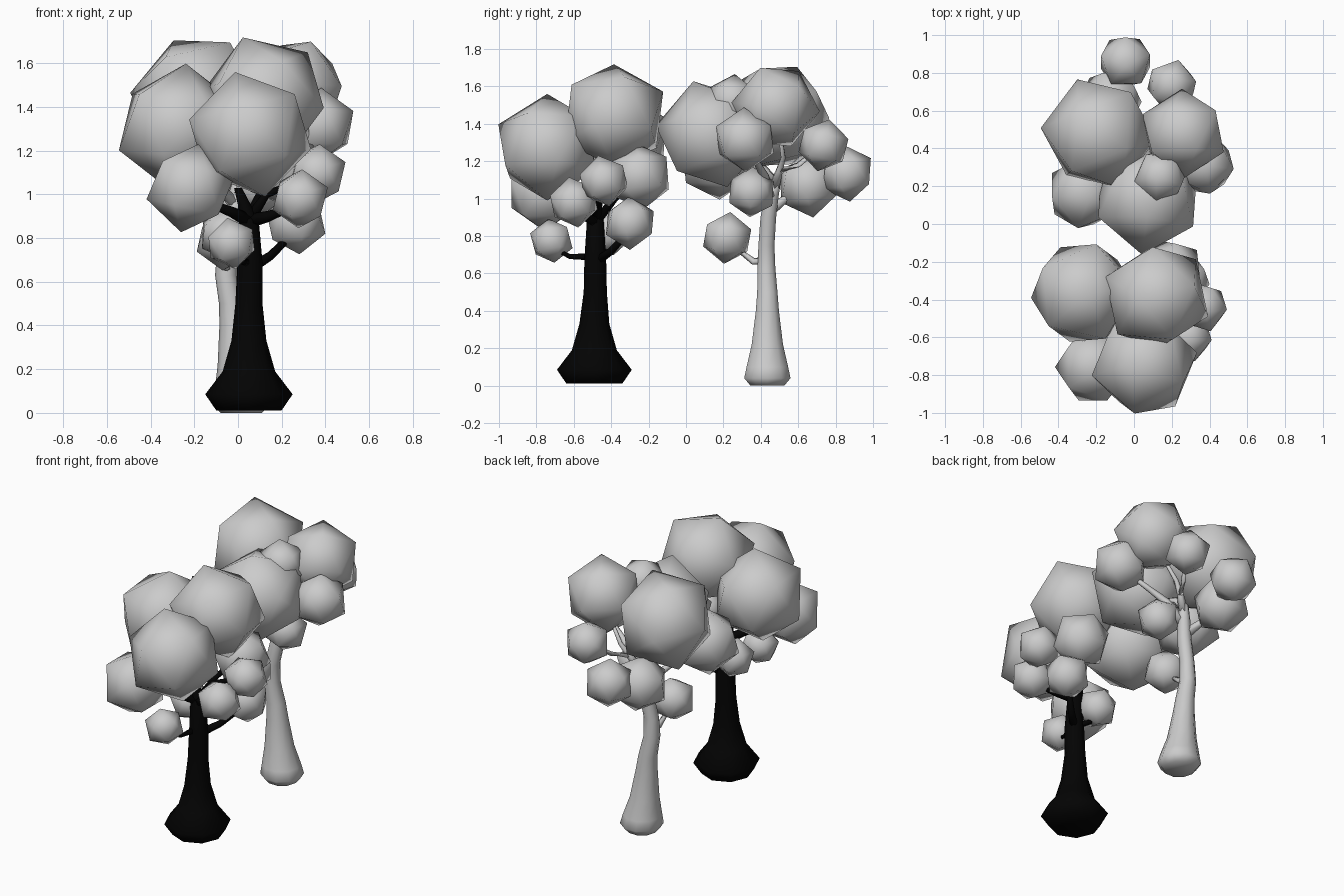
import bpy, bmesh, math, random
from mathutils import Vector, Euler, Matrix

random.seed(4)


def material(name, c):
    m = bpy.data.materials.new(name)
    m.diffuse_color = (c, c, c, 1)
    return m


LEAF = material("leaf_grey", 0.6)
DARK = material("dark_bark", 0.001)
PALE = material("pale_bark", 0.6)


def finish(bm, name, mat):
    bmesh.ops.recalc_face_normals(bm, faces=bm.faces)
    for f in bm.faces:
        f.smooth = True
    me = bpy.data.meshes.new(name)
    bm.to_mesh(me)
    bm.free()
    me.materials.append(mat)
    ob = bpy.data.objects.new(name, me)
    bpy.context.collection.objects.link(ob)
    return ob


def leaf_clump(name, x, y, z, r, pole=None, side=None):
    # low-poly ball; pole and side give the directions of two neighbouring corners
    bm = bmesh.new()
    bmesh.ops.create_icosphere(bm, subdivisions=1, radius=r)
    bm.verts.ensure_lookup_table()
    if pole:
        top = max(bm.verts, key=lambda v: v.co.z)
        near = top.link_edges[0].other_vert(top).co

        def frame(a, b):
            a = Vector(a).normalized()
            c = a.cross(Vector(b)).normalized()
            return Matrix((a, c.cross(a), c)).transposed()
        rot = frame(pole, side) @ frame(top.co, near).transposed()
    else:
        rot = Euler((random.uniform(-.2, .2), random.uniform(-.2, .2),
                     random.uniform(0, math.tau))).to_matrix()
    bmesh.ops.transform(bm, matrix=rot.to_4x4(), verts=bm.verts)
    finish(bm, name, LEAF).location = (x, y, z)


def tube(name, pts, mat, sides, upright=False):
    # tapered limb through points (x, y, z, radius)
    bm = bmesh.new()
    rings = []
    for i, p in enumerate(pts):
        a, b = pts[max(i - 1, 0)], pts[min(i + 1, len(pts) - 1)]
        d = Vector((0, 0, 1)) if upright else (Vector(b[:3]) - Vector(a[:3])).normalized()
        ref = Vector((0, 1, 0)) if abs(d.y) < 0.8 else Vector((1, 0, 0))
        u = d.cross(ref).normalized()
        v = d.cross(u)
        rings.append([bm.verts.new(Vector(p[:3]) + p[3] * (
            u * math.cos(math.tau * k / sides) + v * math.sin(math.tau * k / sides)))
            for k in range(sides)])
    for r0, r1 in zip(rings, rings[1:]):
        for k in range(sides):
            j = (k + 1) % sides
            bm.faces.new((r0[k], r0[j], r1[j], r1[k]))
    bm.faces.new(rings[0])
    bm.faces.new(rings[-1])
    return finish(bm, name, mat)


# front tree: flared dark trunk
tube("front_trunk", [(.05, -.49, .012, .15), (.05, -.49, .085, .2), (.05, -.49, .19, .12),
                     (.05, -.49, .33, .08), (.05, -.485, .5, .062), (.055, -.485, .68, .058),
                     (.05, -.485, .88, .045), (.03, -.48, .95, .03), (.0, -.48, 1.03, .018)],
     DARK, 8, True)

# front tree: branches
front_branches = [
    [(.07, -.47, .67, .025), (.15, -.4, .72, .02), (.25, -.31, .82, .015)],
    [(.04, -.51, .69, .02), (.02, -.62, .69, .013), (-.02, -.7, .73, .01)],
    [(.04, -.46, .69, .02), (-.02, -.43, .72, .015), (-.05, -.41, .8, .012)],
    [(.06, -.49, .88, .032), (.14, -.53, .9, .025), (.27, -.6, .95, .012)],
    [(.05, -.49, .88, .032), (-.03, -.56, .92, .024), (-.16, -.68, .97, .015)],
    [(.05, -.48, .88, .028), (.13, -.46, 1.0, .018), (.3, -.44, 1.07, .012)],
    [(.05, -.48, .88, .028), (.1, -.38, 1.0, .018), (.18, -.28, 1.1, .012)],
]
for i, p in enumerate(front_branches):
    tube(f"front_branch_{i}", p, DARK, 6)

# front tree: foliage
front_leaves = [
    (-.27, -.365, 1.305, .295, (.03, 0, .28), (.267, .025, .133)),
    (.12, -.385, 1.44, .295, (-.1, 0, .285), (-.012, .265, .108)),
    (.055, -.742, 1.275, .293, (-.07, 0, .29), (.23, -.11, .167)),
    (-.217, -.757, 1.03, .208, (.041, 0, .19), (.209, 0, .03)),
    (.285, -.6, .98, .137), (.365, -.44, 1.095, .138),
    (-.03, -.72, .775, .12), (.265, -.3, .87, .145), (.2, -.25, 1.12, .18),
    (-.06, -.41, .82, .125),
]
for i, p in enumerate(front_leaves):
    leaf_clump(f"front_foliage_{i}", *p)

# back tree: slender pale trunk
tube("back_trunk", [(.015, .435, .0, .095), (.015, .435, .04, .13), (.01, .435, .1, .117),
                    (-.005, .435, .22, .088), (-.02, .435, .4, .065), (-.03, .435, .5, .057),
                    (-.055, .43, .63, .05), (-.05, .43, .75, .045), (-.02, .44, .9, .044),
                    (.0, .46, 1.02, .038), (.02, .48, 1.1, .03)], PALE, 10, True)

# back tree: branches
back_branches = [
    [(-.05, .42, .67, .022), (-.055, .36, .665, .018), (-.06, .26, .74, .012)],
    [(.0, .45, 1.0, .034), (.1, .42, 1.12, .024), (.2, .38, 1.19, .018), (.34, .33, 1.28, .012)],
    [(.01, .47, 1.06, .032), (.06, .5, 1.15, .02), (.11, .52, 1.22, .014), (.2, .5, 1.36, .01)],
    [(.06, .5, 1.15, .018), (.12, .6, 1.18, .014), (.19, .7, 1.26, .01)],
    [(-.02, .44, .93, .032), (-.07, .52, .99, .022), (-.12, .62, 1.05, .013)],
    [(.02, .48, 1.08, .028), (.03, .42, 1.16, .018), (.05, .3, 1.2, .012)],
    [(-.02, .44, .96, .028), (-.1, .36, 1.05, .02), (-.22, .22, 1.17, .012)],
]
for i, p in enumerate(back_branches):
    tube(f"back_branch_{i}", p, PALE, 6)

# back tree: foliage
back_leaves = [
    (-.188, .479, 1.44, .308, (.16, -.085, .27), (-.148, -.2, .187)),
    (.26, .48, 1.49, .237, (.07, -.08, .2), (.214, -.096, -.01)),
    (.07, .13, 1.345, .297, (0, -.09, .28), (-.025, -.27, .05)),
    (-.265, .165, 1.2, .208), (-.045, .86, 1.135, .152), (.2, .735, 1.285, .142),
    (.37, .315, 1.315, .173), (.14, .25, 1.52, .148), (.1, .35, 1.035, .135),
    (-.125, .655, 1.075, .178), (-.06, .22, .79, .14),
]
for i, p in enumerate(back_leaves):
    leaf_clump(f"back_foliage_{i}", *p)
